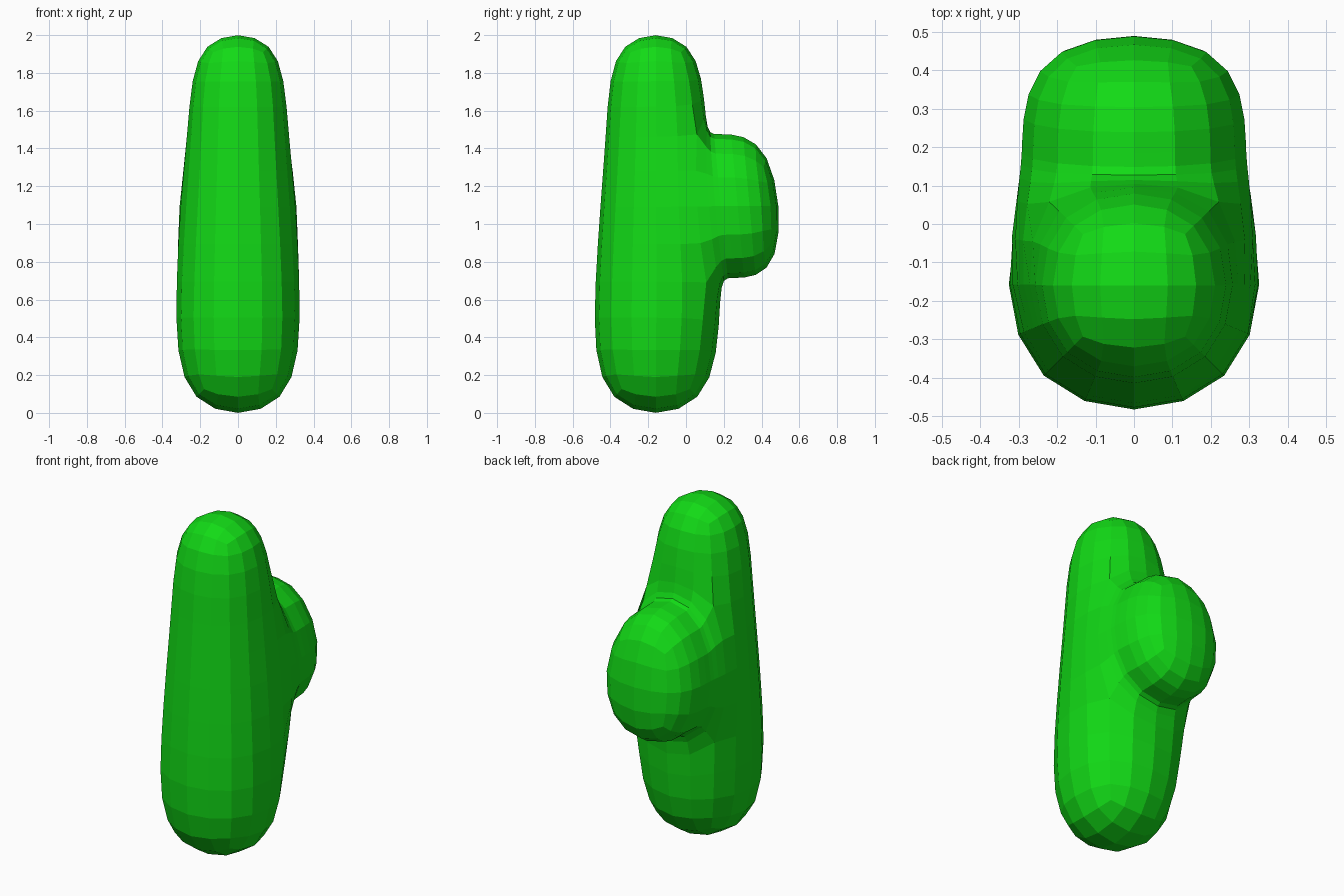
import bpy, bmesh

if "Cube" in bpy.data.objects:
    bpy.data.objects.remove(bpy.data.objects["Cube"])

CY = -0.16  # depth of the trunk axis

# trunk cage: square rings (height, half width)
RINGS = [(-0.059, 0.36), (0.68, 0.36), (1.51, 0.28), (2.042, 0.26)]

bm = bmesh.new()


def ring(z, a):
    return [bm.verts.new((x * a, CY + y * a, z))
            for x, y in ((-1, -1), (1, -1), (1, 1), (-1, 1))]


def bridge(lo, hi, skip=()):
    for i in range(4):
        if i not in skip:
            j = (i + 1) % 4
            bm.faces.new((lo[i], lo[j], hi[j], hi[i]))


rings = [ring(z, a) for z, a in RINGS]
bm.faces.new(rings[0][::-1])
bm.faces.new(rings[-1])
for k in range(3):
    bridge(rings[k], rings[k + 1], skip=(2,) if k == 1 else ())

# back bud: doubled base ring for a tight crease, then the outer end
base = [rings[1][2], rings[1][3], rings[2][3], rings[2][2]]
fold = [bm.verts.new(v.co) for v in base]
tip = [bm.verts.new(c) for c in ((0.335, 0.55, 0.68), (-0.335, 0.55, 0.68),
                                 (-0.275, 0.485, 1.51), (0.275, 0.485, 1.51))]
bridge(base, fold)
bridge(fold, tip)
bm.faces.new(tip)

bmesh.ops.recalc_face_normals(bm, faces=bm.faces)
mesh = bpy.data.meshes.new("cactus_body")
bm.to_mesh(mesh)
bm.free()
body = bpy.data.objects.new("cactus_body", mesh)
bpy.context.collection.objects.link(body)

# rounded, flat-shaded surface
sub = body.modifiers.new("rounding", 'SUBSURF')
sub.levels = sub.render_levels = 2

green = bpy.data.materials.new("green")
green.diffuse_color = (0.006, 0.7, 0.008, 1)
green.use_nodes = True
green.node_tree.nodes["Principled BSDF"].inputs["Base Color"].default_value = green.diffuse_color
mesh.materials.append(green)
